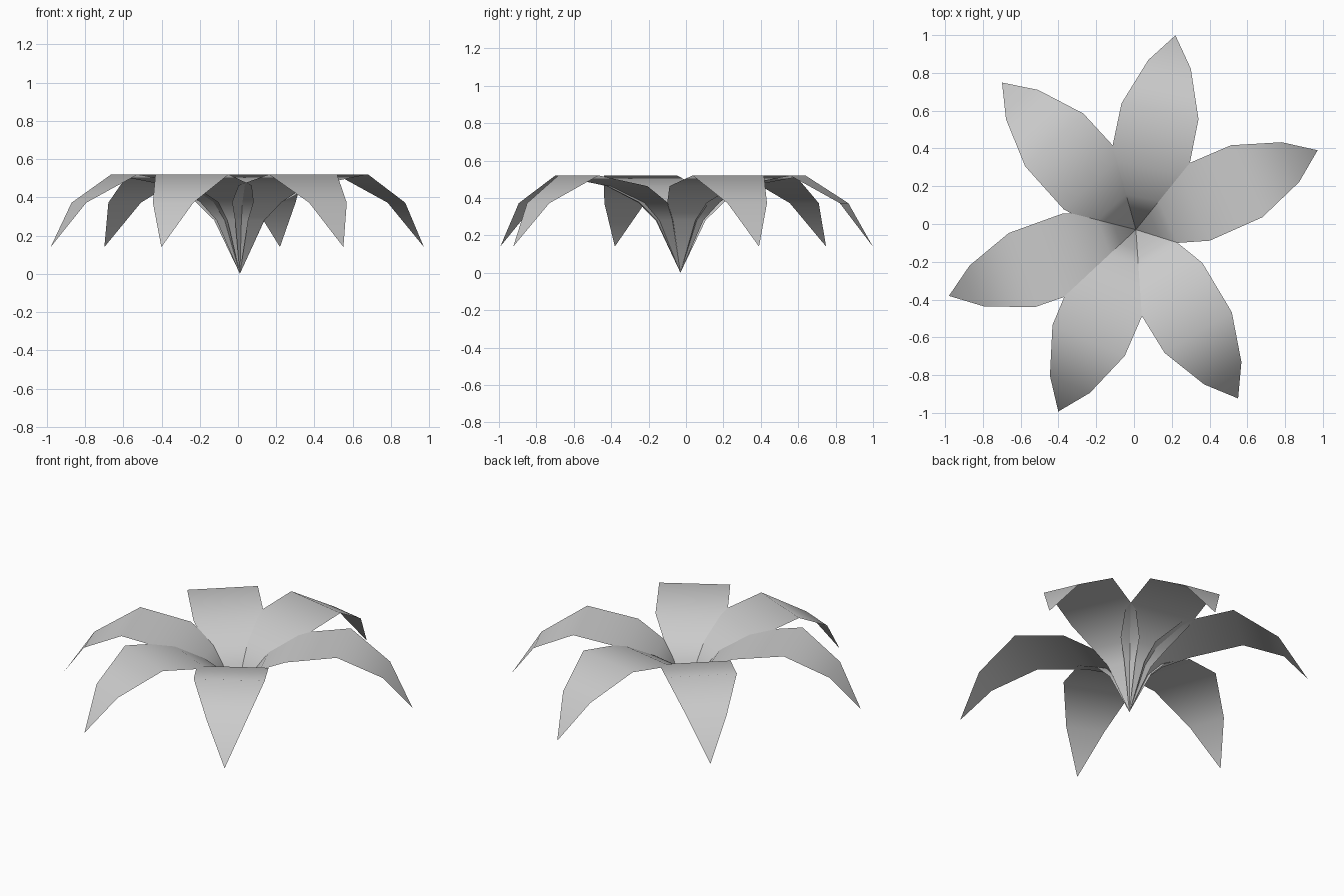
import bpy
from math import cos, sin, radians

if "Cube" in bpy.data.objects:
    bpy.data.objects.remove(bpy.data.objects["Cube"])

CENTER = (0.01, -0.03)
# Petal cross rows: distance from centre, height, half width
ROWS = [(0.10, 0.28, 0.09), (0.173, 0.375, 0.152), (0.335, 0.463, 0.21),
        (0.64, 0.52, 0.208), (0.893, 0.372, 0.115)]
TIP = (1.05, 0.14)
# Slightly uneven spread of petals around the flower: angle, length scale
PETALS = [(23.6, 1.0), (78.5, 1.0), (132.3, 1.003),
          (199.5, 1.0), (246.9, 0.997), (301.2, 0.995)]


def petal(name, angle, scale):
    a = radians(angle)

    def place(r, w, z):
        r *= scale
        return (CENTER[0] + r * cos(a) - w * sin(a),
                CENTER[1] + r * sin(a) + w * cos(a), z)

    verts = [place(0, 0, 0)]
    for r, z, w in ROWS:
        verts += [place(r, -w, z), place(r, w, z)]
    verts.append(place(TIP[0], 0, TIP[1]))
    last = len(verts) - 1
    faces = [(0, 1, 2)]
    for i in range(len(ROWS) - 1):
        b = 1 + 2 * i
        faces.append((b, b + 2, b + 3, b + 1))
    faces.append((last - 2, last, last - 1))
    mesh = bpy.data.meshes.new(name)
    mesh.from_pydata(verts, [], faces)
    mesh.update()
    mesh.shade_smooth()
    obj = bpy.data.objects.new(name, mesh)
    bpy.context.collection.objects.link(obj)


# Ring of drooping petals meeting at the base point
for n, (angle, scale) in enumerate(PETALS):
    petal(f"petal_{n + 1}", angle, scale)
